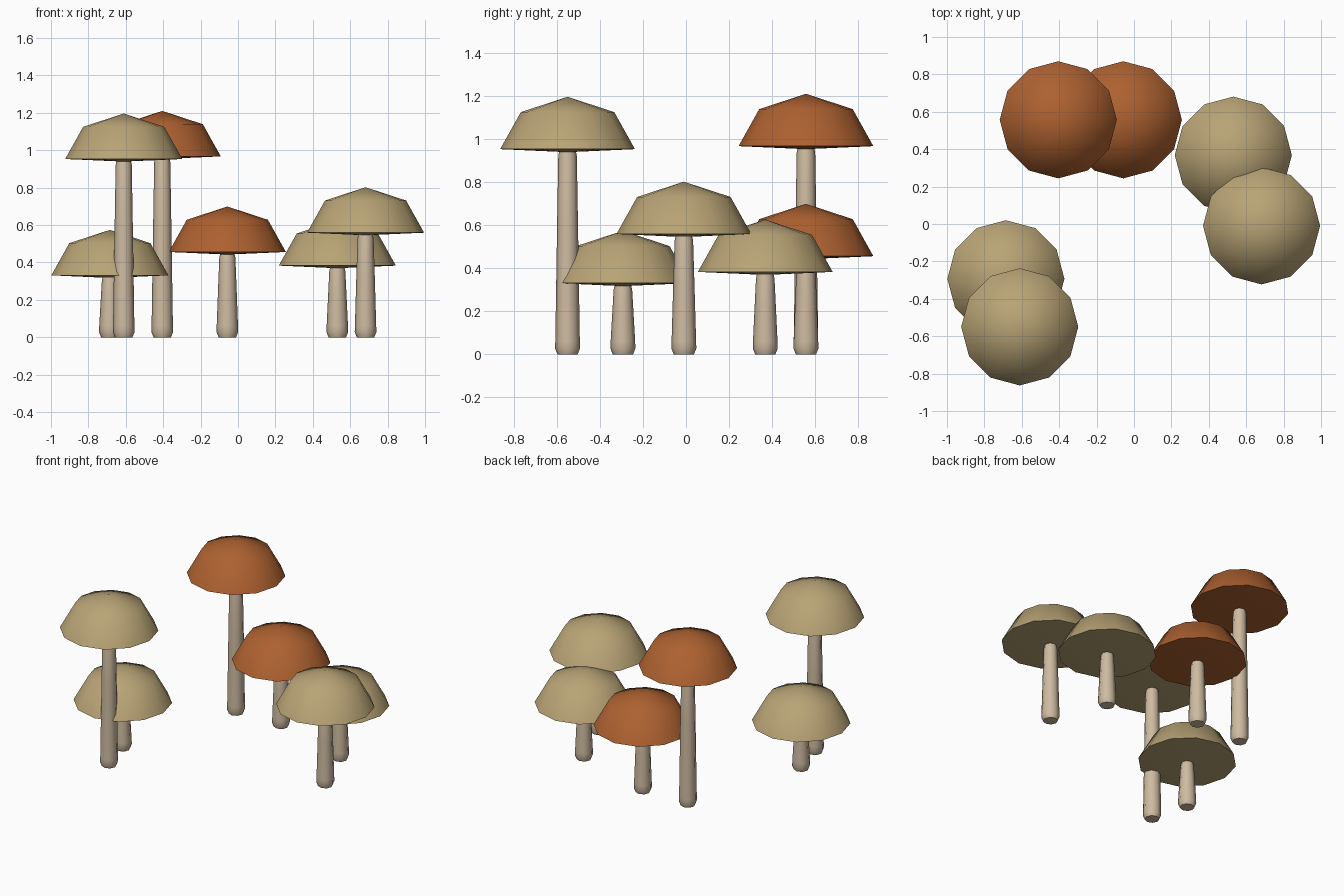
import bpy
import bmesh
import math

old = bpy.data.objects.get("Cube")
if old:
    bpy.data.objects.remove(old, do_unlink=True)


def make_material(name, rgb):
    mat = bpy.data.materials.new(name)
    mat.use_nodes = True
    colour = (*rgb, 1.0)
    mat.diffuse_color = colour
    mat.node_tree.nodes["Principled BSDF"].inputs["Base Color"].default_value = colour
    return mat


tan = make_material("tan cap", (0.48, 0.37, 0.18))
rust = make_material("rust cap", (0.42, 0.12, 0.03))
cream = make_material("cream stem", (0.62, 0.50, 0.36))


def lathe(name, profile, sides, location, mat, sharp_angle):
    """Revolve (radius, height) pairs around z; a zero radius makes a pole."""
    bm = bmesh.new()
    rings = []
    for radius, z in profile:
        count = sides if radius > 0 else 1
        rings.append([bm.verts.new((radius * math.cos(math.tau * i / sides),
                                    radius * math.sin(math.tau * i / sides), z))
                      for i in range(count)])
    for low, high in zip(rings, rings[1:]):
        for i in range(sides):
            j = (i + 1) % sides
            if len(low) == 1:
                bm.faces.new((low[0], high[j], high[i]))
            elif len(high) == 1:
                bm.faces.new((low[i], low[j], high[0]))
            else:
                bm.faces.new((low[i], low[j], high[j], high[i]))
    bmesh.ops.recalc_face_normals(bm, faces=bm.faces)
    mesh = bpy.data.meshes.new(name)
    bm.to_mesh(mesh)
    bm.free()
    mesh.materials.append(mat)
    obj = bpy.data.objects.new(name, mesh)
    bpy.context.collection.objects.link(obj)
    obj.location = location
    bpy.ops.object.select_all(action="DESELECT")
    obj.select_set(True)
    bpy.context.view_layer.objects.active = obj
    bpy.ops.object.shade_smooth_by_angle(angle=math.radians(sharp_angle))
    return obj


# Cap profile, measured from its rim: shallow underside, steep side, low crown
CAP = [(0, -0.014), (0.313, 0), (0.217, 0.172), (0, 0.243)]


def mushroom(name, x, y, rim, cap_mat):
    lathe(name + "_cap", CAP, 12, (x, y, rim), cap_mat, 50)
    # Stem with a rounded foot, tapering up into the cap
    stem = [(0, 0), (0.047, 0), (0.058, 0.028), (0.057, 0.06),
            (0.049, rim * 0.6), (0.043, rim - 0.03), (0.036, rim), (0, rim + 0.01)]
    lathe(name + "_stem", stem, 8, (x, y, 0), cream, 55)


# Six mushrooms in three pairs
mushroom("front_tall", -0.611, -0.55, 0.953, tan)
mushroom("front_short", -0.685, -0.293, 0.331, tan)
mushroom("back_tall", -0.405, 0.557, 0.967, rust)
mushroom("back_short", -0.057, 0.557, 0.456, rust)
mushroom("left_short", 0.531, 0.368, 0.383, tan)
mushroom("left_tall", 0.682, -0.01, 0.559, tan)
